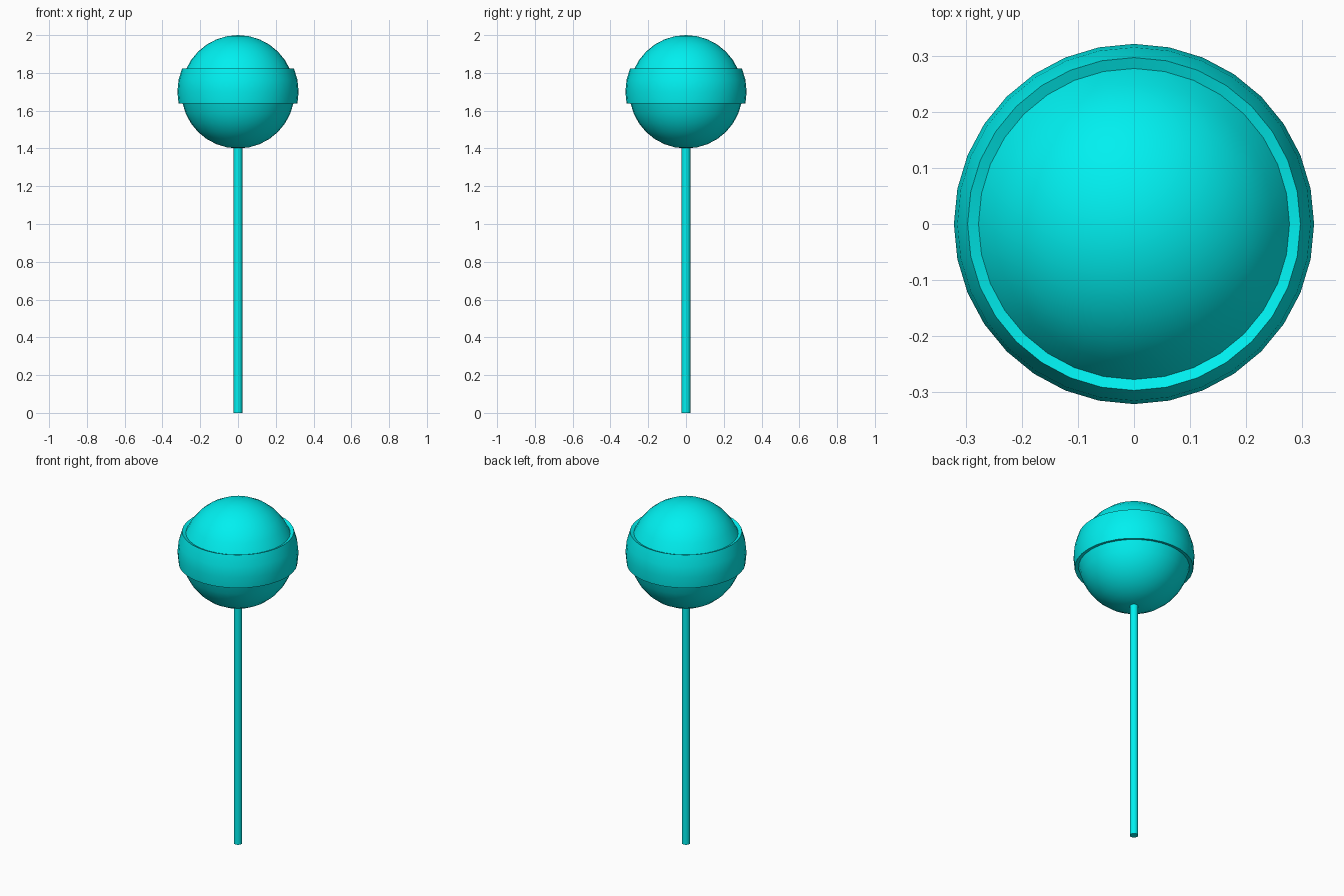
import bpy, bmesh, math
from mathutils import Vector

if "Cube" in bpy.data.objects:
    bpy.data.objects.remove(bpy.data.objects["Cube"])

CENTER_Z, BALL_R, BAND_R, STICK_R = 1.7, 0.3, 0.321, 0.0225

mat = bpy.data.materials.new("cyan")
mat.diffuse_color = (0.0, 0.87, 0.87, 1)
mat.use_nodes = True
mat.node_tree.nodes["Principled BSDF"].inputs["Base Color"].default_value = mat.diffuse_color


def add_object(name, bm, z):
    bmesh.ops.recalc_face_normals(bm, faces=bm.faces[:])
    mesh = bpy.data.meshes.new(name)
    bm.to_mesh(mesh)
    bm.free()
    mesh.materials.append(mat)
    obj = bpy.data.objects.new(name, mesh)
    obj.location.z = z
    bpy.context.collection.objects.link(obj)
    bpy.ops.object.select_all(action='DESELECT')
    obj.select_set(True)
    bpy.context.view_layer.objects.active = obj
    bpy.ops.object.shade_smooth_by_angle(angle=math.radians(30))
    return obj


# candy ball with a raised band: three rows of faces pushed outwards
bm = bmesh.new()
bmesh.ops.create_uvsphere(bm, u_segments=32, v_segments=16, radius=BALL_R)
low = BALL_R * math.sin(math.radians(-11.25))
high = BALL_R * math.sin(math.radians(22.5))
band = [f for f in bm.faces if low < f.calc_center_median().z < high]
result = bmesh.ops.extrude_face_region(bm, geom=band)
for item in result["geom"]:
    if isinstance(item, bmesh.types.BMVert):
        item.co *= BAND_R / BALL_R
leftover = [f for f in band if f.is_valid]
if leftover:
    bmesh.ops.delete(bm, geom=leftover, context='FACES')
add_object("candy_ball", bm, CENTER_Z)

# stick, its top end sunk slightly into the candy
top = CENTER_Z - BALL_R + 0.01
bm = bmesh.new()
bmesh.ops.create_cone(bm, cap_ends=True, segments=32, radius1=STICK_R,
                      radius2=STICK_R, depth=top)
add_object("stick", bm, top / 2)
